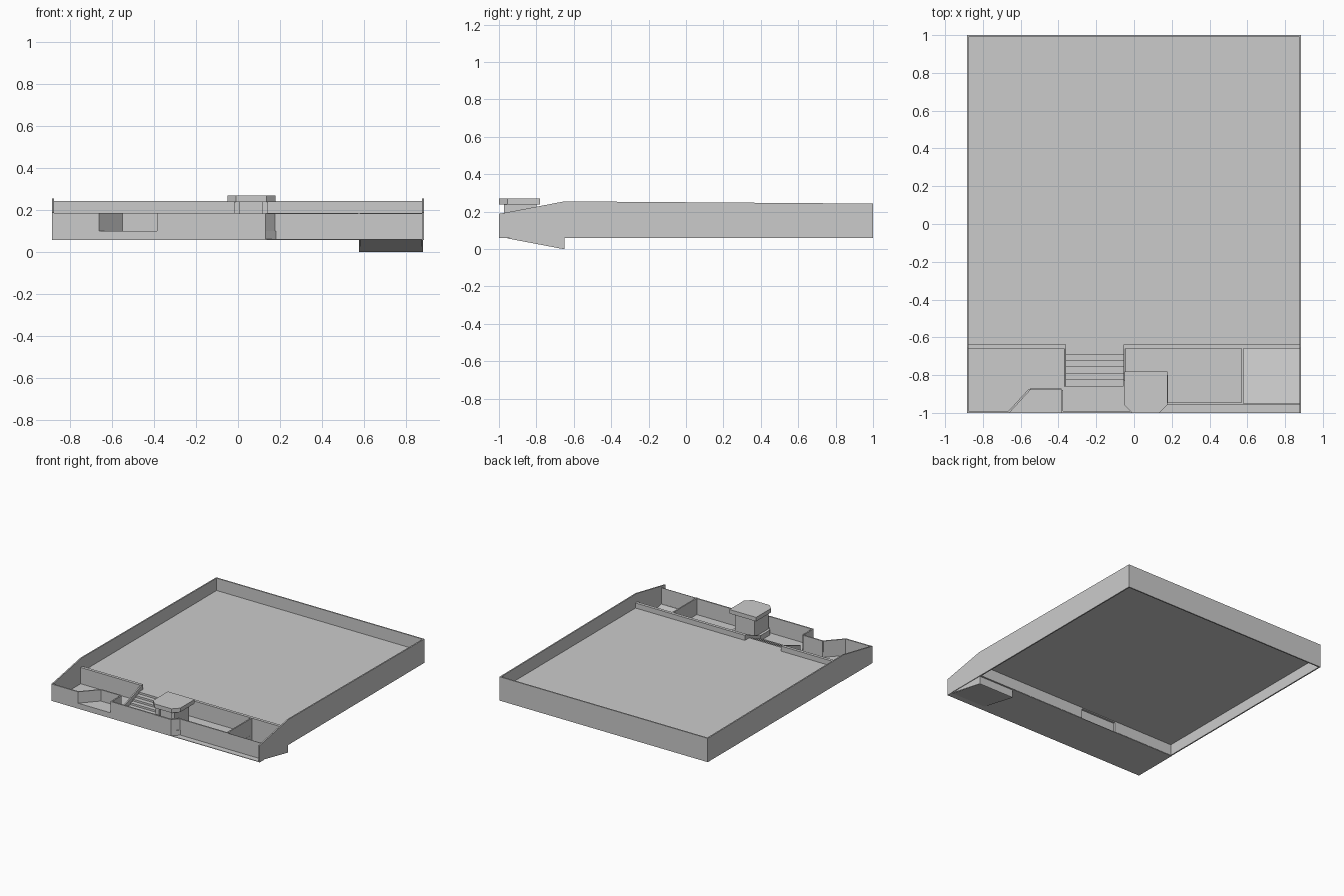
import bpy, bmesh
from mathutils import Vector

cube = bpy.data.objects.get("Cube")
if cube:
    bpy.data.objects.remove(cube)

# One concrete colour
concrete = bpy.data.materials.new("concrete grey")
concrete.use_nodes = True
grey = (0.6, 0.6, 0.6, 1)
concrete.diffuse_color = grey
concrete.node_tree.nodes["Principled BSDF"].inputs["Base Color"].default_value = grey

W, WALL = 0.885, 0.01          # half width, wall thickness
BASE, LAWN, TOP = 0.06, 0.148, 0.187


def extrude(name, points, direction):
    """Solid made by pushing a flat outline along a direction."""
    bm = bmesh.new()
    face = bm.faces.new([bm.verts.new(p) for p in points])
    out = bmesh.ops.extrude_face_region(bm, geom=[face])
    moved = [v for v in out["geom"] if isinstance(v, bmesh.types.BMVert)]
    bmesh.ops.translate(bm, verts=moved, vec=direction)
    bmesh.ops.recalc_face_normals(bm, faces=bm.faces)
    mesh = bpy.data.meshes.new(name)
    bm.to_mesh(mesh)
    bm.free()
    mesh.materials.append(concrete)
    obj = bpy.data.objects.new(name, mesh)
    bpy.context.collection.objects.link(obj)
    return obj


def prism(name, outline, z0, z1):
    return extrude(name, [(x, y, z0) for x, y in outline], (0, 0, z1 - z0))


def box(name, x0, x1, y0, y1, z0, z1):
    return prism(name, [(x0, y0), (x1, y0), (x1, y1), (x0, y1)], z0, z1)


def side_panel(name, x0, x1, outline):
    return extrude(name, [(x0, y, z) for y, z in outline], (x1 - x0, 0, 0))


def wall_run(name, path, z0=BASE, z1=TOP):
    """Straight wall pieces along a path, thickness on its left."""
    for i, (a, b) in enumerate(zip(path, path[1:])):
        a, b = Vector(a), Vector(b)
        d = (b - a).normalized() * WALL
        n = Vector((-d.y, d.x))
        prism(f"{name}_{i + 1}", [a, b, b + n, a + n], z0, z1)


# Boundary walls, sloping down towards the street
slope = [(-1, BASE), (1, BASE), (1, 0.243), (-0.65, 0.255), (-1, 0.188)]
for side, x0 in (("right", -W), ("left", W - WALL)):
    side_panel(f"{side}_boundary_wall", x0, x0 + WALL, slope)
box("back_boundary_wall", -W + WALL, W - WALL, 1 - WALL, 1, BASE, 0.243)

# Raised plot and lower forecourt
box("raised_plot", -W + WALL, W - WALL, -0.64, 1 - WALL, LAWN - 0.003, LAWN)
box("forecourt", -W, 0.58, -1, -0.64, BASE - 0.002, BASE + 0.002)
box("street_strip", 0.58, W, -1, -0.95, BASE - 0.002, BASE + 0.002)

# Retaining wall with a gap for the steps
STEP_L, STEP_R = -0.36, -0.055
box("right_retaining_wall", -W + WALL, STEP_L, -0.66, -0.637, BASE, TOP)
box("left_retaining_wall", STEP_R, W - WALL, -0.66, -0.637, BASE, TOP)

# Steps and their sloping cheeks
count = 6
for i in range(count):
    y = -0.86 + i * 0.034
    z = BASE + (LAWN - BASE) * (i + 1) / count
    box(f"step_{i + 1}", STEP_L, STEP_R, y, y + 0.034, BASE, z)
box("step_landing", STEP_L, STEP_R, -0.66, -0.64, LAWN - 0.01, LAWN)
for side, x, end in (("right", STEP_L - WALL, -0.86), ("left", STEP_R, -0.83)):
    side_panel(f"{side}_step_cheek", x, x + WALL,
               [(-0.65, BASE), (-0.65, TOP), (end, 0.11), (end, BASE)])

# Sunken ramp, open above
side_panel("ramp", 0.58, W - WALL, [(-0.955, BASE), (-0.655, 0.003), (-0.655, 0), (-0.955, BASE - 0.003)])
for side, x in (("right", 0.576), ("left", W - WALL)):
    side_panel(f"{side}_ramp_cheek", x, x + WALL / 2, [(-0.955, BASE), (-0.655, BASE), (-0.655, 0)])
box("ramp_end_wall", 0.576, W - WALL / 2, -0.66, -0.65, 0, BASE)

# Front wall, angled niche and its planter floor
wall_run("front_wall", [(-W, -1), (-0.66, -1), (-0.55, -0.88), (-0.385, -0.88), (-0.385, -1)])
wall_run("street_wall", [(-0.385, -1), (-0.01, -1)])
prism("niche_base", [(-0.66, -1), (-0.385, -1), (-0.385, -0.87), (-0.55, -0.87)], BASE, 0.1)

# Set-back wall and sliding gate beside the ramp
wall_run("set_back_wall", [(0.17, -0.955), (0.58, -0.955)], z1=0.185)
box("sliding_gate", 0.58, W - WALL, -0.955, -0.951, BASE, 0.184)
wall_run("ramp_side_wall", [(0.58, -0.955), (0.58, -0.65)])

# Gatehouse: chamfered front, doorway body and roof slab
prism("gatehouse_plinth", [(-0.01, -1), (0.13, -1), (0.18, -0.955), (0.18, -0.8), (-0.04, -0.8), (-0.04, -0.96)], BASE, 0.1)
prism("gatehouse_front", [(-0.01, -1), (0.13, -1), (0.175, -0.955), (0.165, -0.945), (0.125, -0.988), (-0.01, -0.988)], 0.1, 0.185)
for side, x in (("right", -0.02), ("left", 0.115)):
    box(f"{side}_gatehouse_wall", x, x + 0.028, -0.972, -0.8, 0.1, 0.24)
box("gatehouse_back", 0.008, 0.115, -0.815, -0.8, 0.1, 0.24)
box("gatehouse_door", 0.008, 0.115, -0.95, -0.94, 0.1, 0.24)
prism("gatehouse_roof", [(-0.05, -0.78), (0.178, -0.78), (0.178, -0.955), (0.135, -1), (-0.01, -1), (-0.05, -0.96)], 0.238, 0.269)
